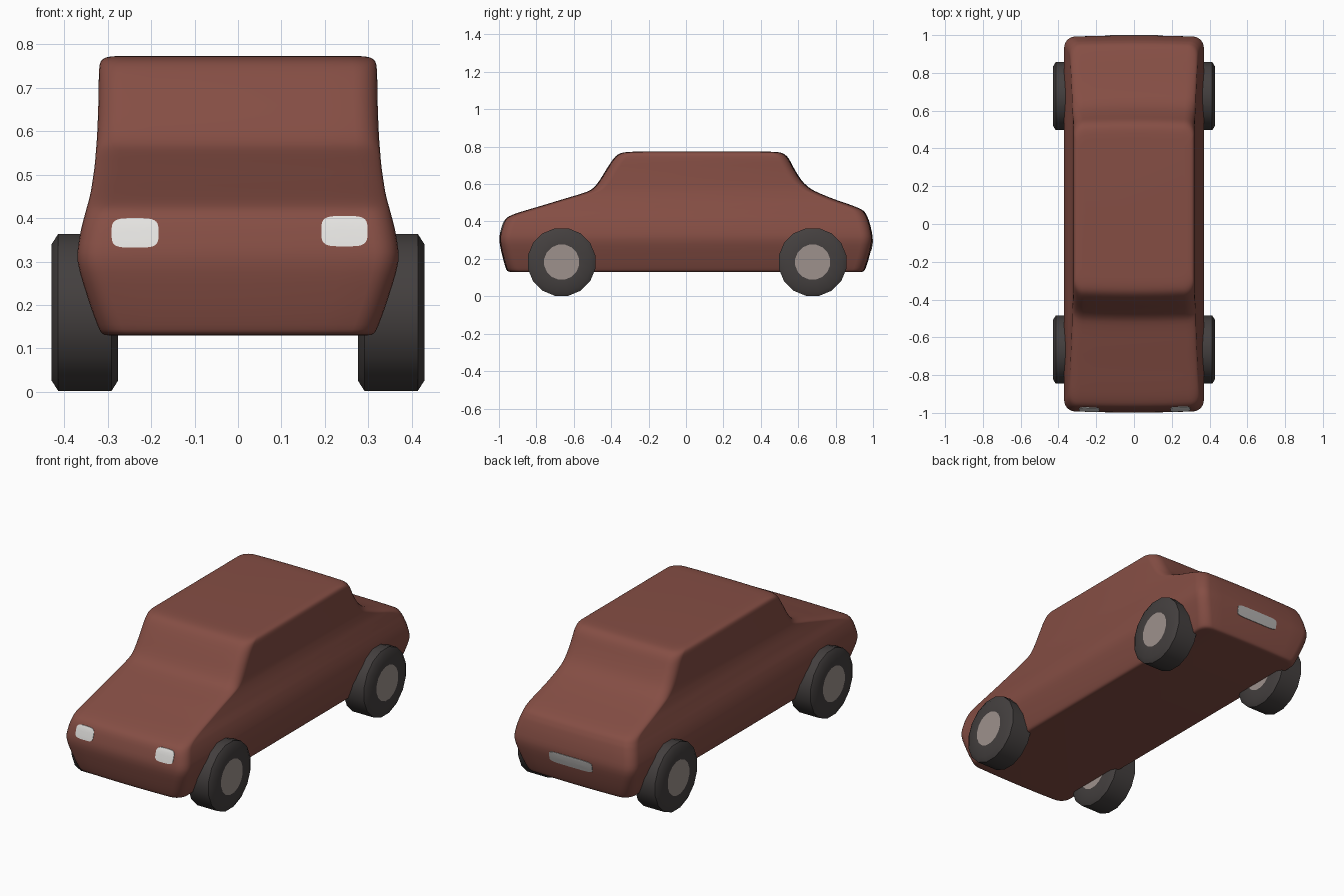
import bpy, bmesh, math
from mathutils import Vector
from mathutils.bvhtree import BVHTree

if "Cube" in bpy.data.objects:
    bpy.data.objects.remove(bpy.data.objects["Cube"])


def mat(name, rgb):
    m = bpy.data.materials.new(name)
    m.diffuse_color = (*rgb, 1)
    m.use_nodes = True
    m.node_tree.nodes["Principled BSDF"].inputs["Base Color"].default_value = m.diffuse_color
    return m


RED = mat("brick red", (0.235, 0.076, 0.058))
TYRE = mat("tyre black", (0.057, 0.050, 0.049))
HUB = mat("hub grey", (0.34, 0.285, 0.265))
LAMP = mat("lamp white", (0.78, 0.77, 0.75))
PLATE = mat("plate grey", (0.45, 0.44, 0.43))


def finish(name, bm, mats, angle):
    bmesh.ops.recalc_face_normals(bm, faces=bm.faces)
    me = bpy.data.meshes.new(name)
    bm.to_mesh(me)
    for m in mats:
        me.materials.append(m)
    ob = bpy.data.objects.new(name, me)
    bpy.context.collection.objects.link(ob)
    bpy.ops.object.select_all(action='DESELECT')
    ob.select_set(True)
    bpy.context.view_layer.objects.active = ob
    bpy.ops.object.shade_smooth_by_angle(angle=math.radians(angle))
    return ob


def bridge(bm, a, b):
    n = len(a)
    return [bm.faces.new((a[i], a[(i + 1) % n], b[(i + 1) % n], b[i])) for i in range(n)]


# Body levels: height, front y, back y, half width
LEVELS = [
    (0.130, -0.930, 0.930, 0.295), (0.134, -0.953, 0.950, 0.312),
    (0.155, -0.965, 0.962, 0.324), (0.220, -0.983, 0.982, 0.347),
    (0.300, -0.998, 0.998, 0.369), (0.360, -0.988, 0.990, 0.364),
    (0.410, -0.968, 0.976, 0.352), (0.435, -0.930, 0.965, 0.345),
    (0.460, -0.855, 0.945, 0.339), (0.485, -0.770, 0.890, 0.335),
    (0.520, -0.655, 0.790, 0.330), (0.555, -0.540, 0.705, 0.327),
    (0.580, -0.495, 0.660, 0.325), (0.620, -0.462, 0.618, 0.323),
    (0.680, -0.425, 0.580, 0.321), (0.735, -0.388, 0.550, 0.320),
    (0.760, -0.360, 0.525, 0.316), (0.770, -0.325, 0.495, 0.303),
    (0.773, -0.280, 0.450, 0.280),
]


def smooth_levels(steps=3):
    out, n = [], len(LEVELS)
    for i in range(n - 1):
        p = [Vector(LEVELS[min(max(i + k, 0), n - 1)]) for k in (-1, 0, 1, 2)]
        for s in range(steps):
            t = s / steps
            out.append(0.5 * (2 * p[1] + (p[2] - p[0]) * t
                              + (2 * p[0] - 5 * p[1] + 4 * p[2] - p[3]) * t * t
                              + (3 * p[1] - p[0] - 3 * p[2] + p[3]) * t ** 3))
    return out + [Vector(LEVELS[-1])]


def plan_ring(z, yf, yb, w, r=0.055, bow=0.008):
    """Rounded rectangle in plan with slightly bowed ends."""
    pts = []
    for cx, cy, a0 in ((1, 1, 0), (-1, 1, 90), (-1, -1, 180), (1, -1, 270)):
        ox, oy = cx * (w - r), (yb - r) if cy > 0 else (yf + r)
        for k in range(7):
            a = math.radians(a0 + 15 * k)
            pts.append([ox + r * math.cos(a), oy + r * math.sin(a)])
        if a0 in (0, 180):  # extra points across each end
            for k in range(1, 8):
                pts.append([ox * (1 - k / 4), yb if cy > 0 else yf])
    for p in pts:
        drop = bow * (p[0] / w) ** 2
        p[1] -= drop if p[1] > (yf + yb) / 2 else -drop
    return [(x, y, z) for x, y in pts]


# Body
bm = bmesh.new()
rings = [[bm.verts.new(p) for p in plan_ring(*lv)] for lv in smooth_levels()]
for a, b in zip(rings, rings[1:]):
    bridge(bm, a, b)
bm.faces.new(rings[0])
bm.faces.new(rings[-1])
bmesh.ops.recalc_face_normals(bm, faces=bm.faces)
skin = BVHTree.FromBMesh(bm)
finish("car_body", bm, [RED], 50)
bm.free()


# Thin rounded plates laid on the body ends
def patch(name, cx, cz, hx, hz, side, m, power):
    bm = bmesh.new()
    rows, n = [], 32
    for s in (0.25, 0.5, 0.75, 1.0):
        row = []
        for i in range(n):
            a = 2 * math.pi * i / n
            c, d = math.cos(a), math.sin(a)
            x = cx + s * hx * math.copysign(abs(c) ** (2 / power), c)
            z = cz + s * hz * math.copysign(abs(d) ** (2 / power), d)
            hit = skin.ray_cast(Vector((x, side * 2, z)), Vector((0, -side, 0)))[0]
            row.append(bm.verts.new((x, hit.y + side * 0.003, z)))
        rows.append(row)
    bm.faces.new(rows[0])
    for a, b in zip(rows, rows[1:]):
        bridge(bm, a, b)
    # rim reaching back into the body
    back = [bm.verts.new(v.co - Vector((0, side * 0.006, 0))) for v in rows[-1]]
    bridge(bm, rows[-1], back)
    bm.faces.new(back)
    finish(name, bm, [m], 40)
    bm.free()


patch("headlight_left", 0.245, 0.37, 0.053, 0.035, -1, LAMP, 4)
patch("headlight_right", -0.237, 0.366, 0.054, 0.034, -1, LAMP, 4)
patch("rear_plate", 0.0, 0.275, 0.13, 0.03, 1, PLATE, 6)


# Wheels: lathed around x, hub discs painted on both faces
def wheel(name, sx, y):
    bm = bmesh.new()
    n, prof = 16, [(0.276, 0.095), (0.276, 0.160), (0.291, 0.184), (0.414, 0.184),
                   (0.429, 0.160), (0.429, 0.095)]
    rows = []
    for x, r in prof:
        rows.append([bm.verts.new((sx * x, y + r * math.cos(2 * math.pi * (i + .5) / n),
                                   0.183 + r * math.sin(2 * math.pi * (i + .5) / n)))
                     for i in range(n)])
    for a, b in zip(rows, rows[1:]):
        bridge(bm, a, b)
    for row in (rows[0], rows[-1]):
        bm.faces.new(row).material_index = 1
    finish(name, bm, [TYRE, HUB], 35)
    bm.free()


for sx, side in ((1, "left"), (-1, "right")):
    wheel("front_wheel_" + side, sx, -0.665)
    wheel("rear_wheel_" + side, sx, 0.677)
